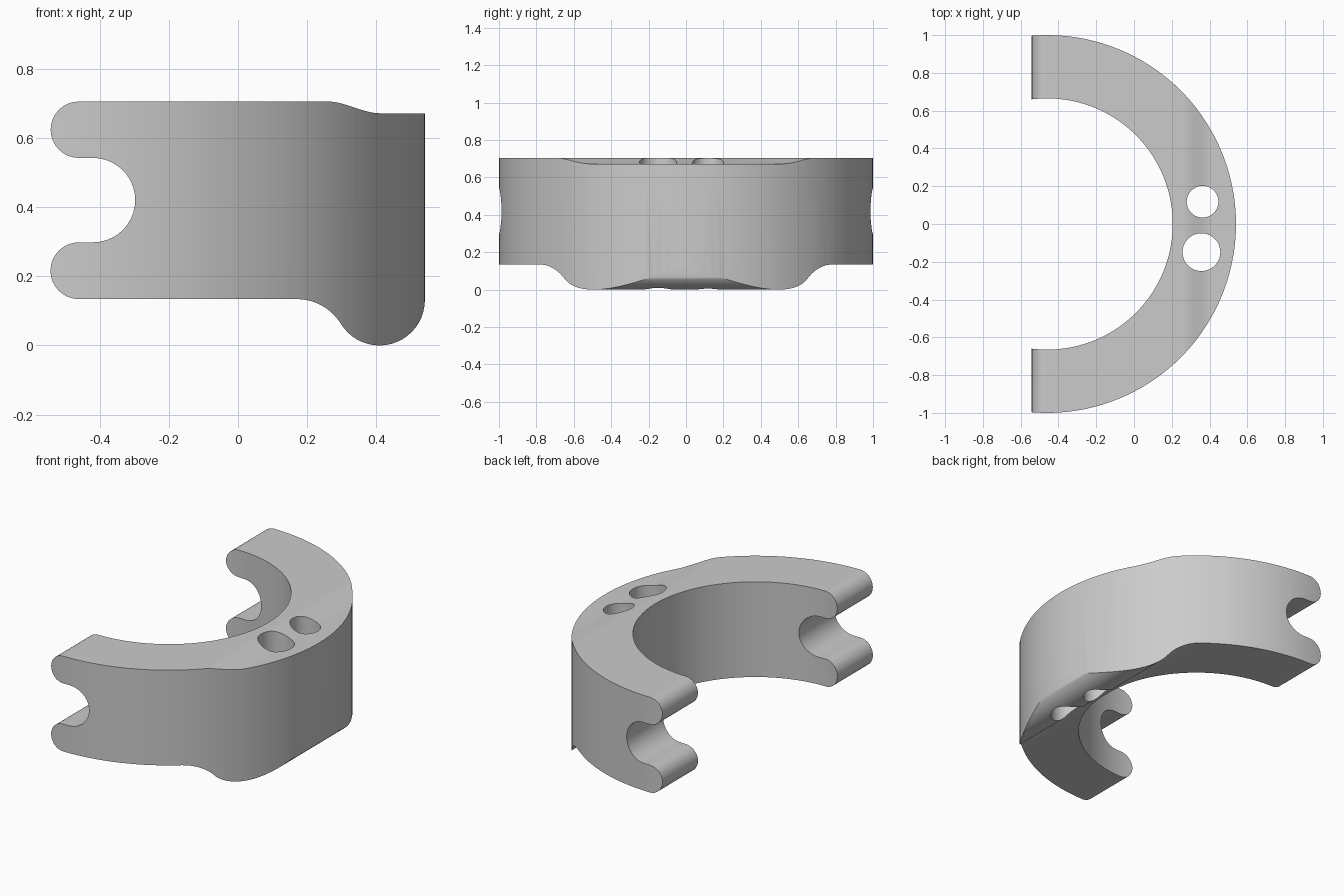
import bpy, bmesh
from math import radians, sin, cos, asin, degrees
from mathutils import Vector

if "Cube" in bpy.data.objects:
    bpy.data.objects.remove(bpy.data.objects["Cube"])


def arc(cx, cy, r, a0, a1, n):
    return [(cx + r * cos(radians(a0 + (a1 - a0) * i / n)),
             cy + r * sin(radians(a0 + (a1 - a0) * i / n))) for i in range(n + 1)]


def prism(name, pts, depth):
    """Extrude a closed outline of 3D points along the vector depth."""
    bm = bmesh.new()
    face = bm.faces.new([bm.verts.new(p) for p in pts])
    top = bmesh.ops.extrude_face_region(bm, geom=[face])["geom"]
    bmesh.ops.translate(bm, vec=Vector(depth),
                        verts=[v for v in top if isinstance(v, bmesh.types.BMVert)])
    bmesh.ops.recalc_face_normals(bm, faces=bm.faces)
    me = bpy.data.meshes.new(name)
    bm.to_mesh(me)
    bm.free()
    ob = bpy.data.objects.new(name, me)
    bpy.context.collection.objects.link(ob)
    return ob


def boolean(ob, cutter, op):
    m = ob.modifiers.new(op, 'BOOLEAN')
    m.operation, m.object, m.solver = op, cutter, 'EXACT'
    bpy.context.view_layer.objects.active = ob
    bpy.ops.object.modifier_apply(modifier=m.name)
    bpy.data.objects.remove(cutter)


# half-ring seen from above
plan = arc(-0.46, 0, 1.0, -100, 100, 80) + arc(-0.46, 0, 0.665, 100, -100, 80)
clamp = prism("half_ring_clamp", [(x, y, -0.1) for x, y in plan], (0, 0, 1))

# side profile: forked left end, rounded foot at right, stepped top
foot_r, fillet_r = 0.131, 0.15
lean = degrees(asin((foot_r - 0.134 + fillet_r) / (foot_r + fillet_r)))
fillet_x = 0.409 - (foot_r + fillet_r) * cos(radians(lean))
side = arc(-0.46, 0.6235, 0.0815, 90, 270, 16)
side += arc(-0.419, 0.42, 0.122, 90, -90, 20)
side += arc(-0.46, 0.216, 0.082, 90, 270, 16)
side += arc(fillet_x, 0.134 - fillet_r, fillet_r, 90, lean, 10)
side += arc(0.409, foot_r, foot_r, 180 + lean, 360, 20)[1:]
side += [(0.6, foot_r), (0.6, 0.671)]
side += [(0.41 - 0.15 * t, 0.671 + 0.034 * t * t * (3 - 2 * t))
         for t in [i / 10 for i in range(11)]]
profile = prism("profile_cutter", [(x, -1.2, z) for x, z in side], (0, 2.4, 0))
boolean(clamp, profile, 'INTERSECT')

# two vertical through holes
for x, y, r in ((0.363, 0.118, 0.084), (0.357, -0.149, 0.1)):
    hole = prism("hole_cutter", [(a, b, -0.2) for a, b in arc(x, y, r, 0, 360, 40)[:-1]],
                 (0, 0, 1.2))
    boolean(clamp, hole, 'DIFFERENCE')

# smooth curves, crisp edges
clamp.select_set(True)
bpy.context.view_layer.objects.active = clamp
bpy.ops.object.shade_smooth_by_angle(angle=radians(30))
wn = clamp.modifiers.new("even_shading", 'WEIGHTED_NORMAL')
wn.keep_sharp = True
